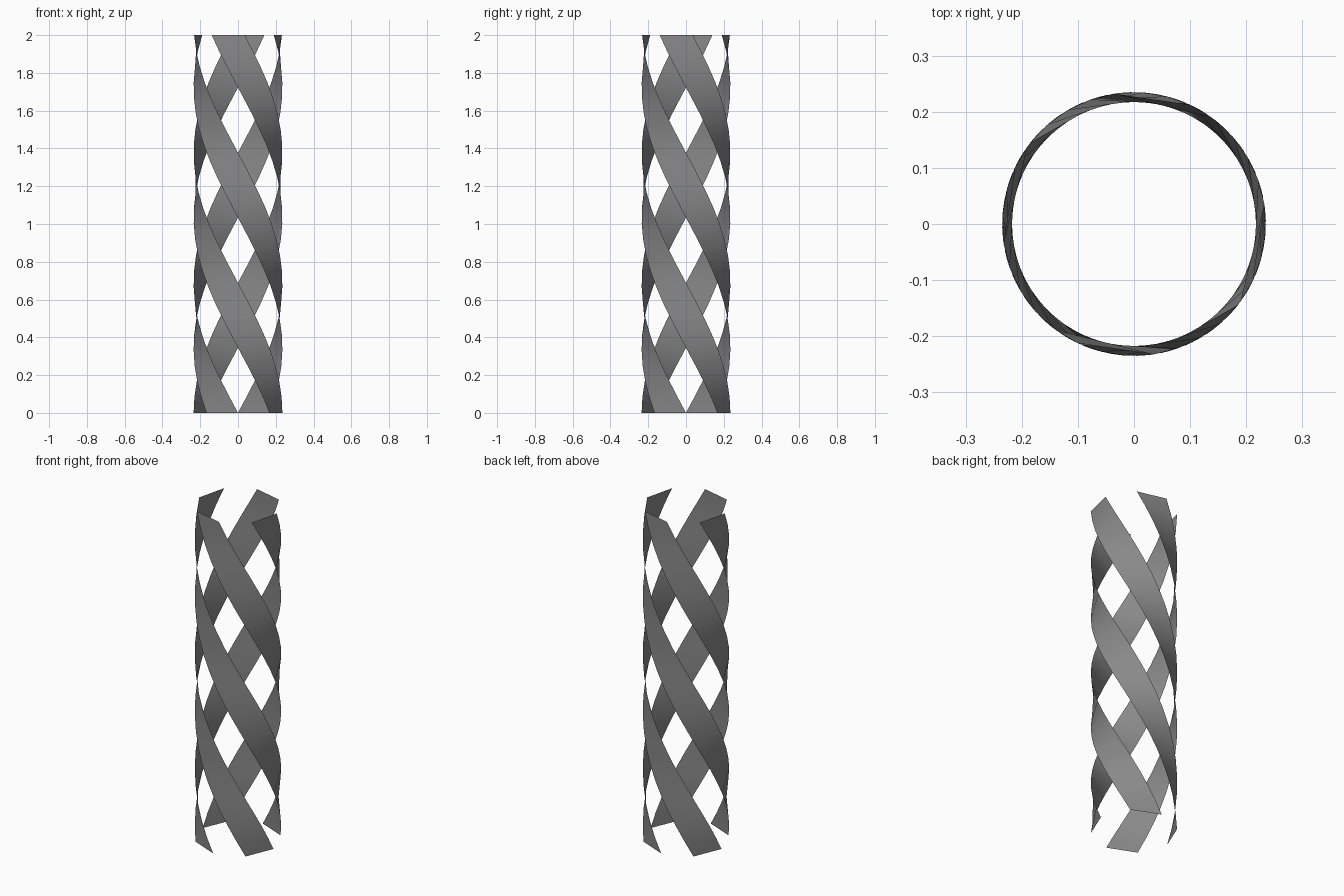
import bpy, bmesh
from math import sin, cos, radians

cube = bpy.data.objects.get("Cube")
if cube:
    bpy.data.objects.remove(cube, do_unlink=True)

RADIUS, HEIGHT = 0.235, 2.0
TWIST = radians(-261.3)      # total turn from bottom to top
WIDTH = radians(45)          # angle spanned by each ribbon
STEPS = 24

grey = bpy.data.materials.new("Mid Grey")
grey.use_nodes = True
grey.diffuse_color = (0.25, 0.25, 0.25, 1)
grey.node_tree.nodes["Principled BSDF"].inputs["Base Color"].default_value = grey.diffuse_color


def helix_ribbon(name, start):
    """Thin strip, flat across its width, winding up around the z axis."""
    bm = bmesh.new()
    previous = None
    for i in range(STEPS + 1):
        t = i / STEPS
        angles = (start + TWIST * t, start + WIDTH + TWIST * t)
        row = [bm.verts.new((RADIUS * cos(a), RADIUS * sin(a), HEIGHT * t)) for a in angles]
        if previous:
            bm.faces.new((previous[0], previous[1], row[1], row[0])).smooth = True
        previous = row
    mesh = bpy.data.meshes.new(name)
    bm.to_mesh(mesh)
    bm.free()
    mesh.materials.append(grey)
    obj = bpy.data.objects.new(name, mesh)
    bpy.context.collection.objects.link(obj)


# Four ribbons spaced a quarter turn apart
for k, side in enumerate(("front", "right", "back", "left")):
    helix_ribbon(f"{side}_ribbon", radians(-135 + 90 * k))
